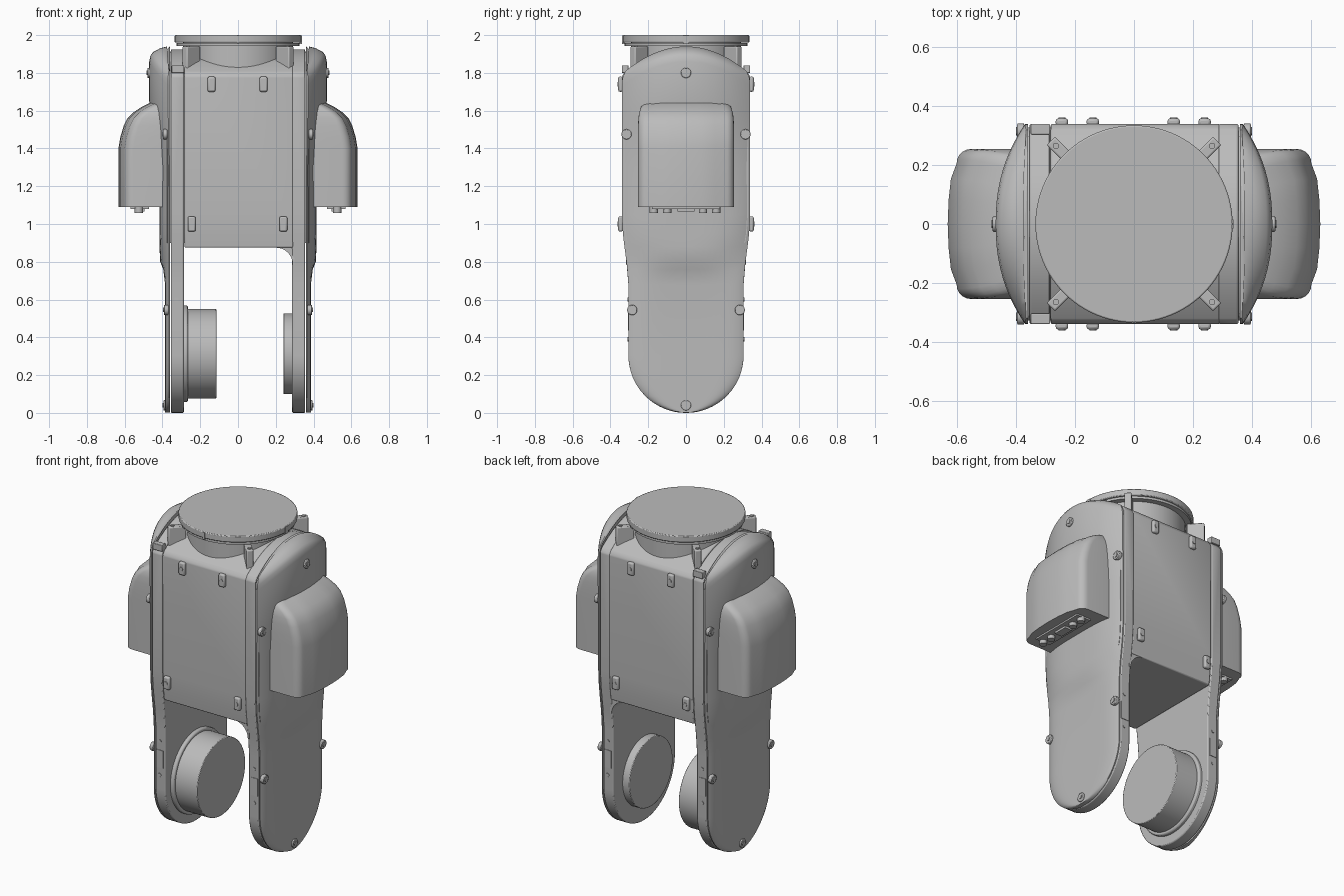
import bpy, bmesh
from math import sin, cos, pi, radians, sqrt
from mathutils import Matrix, Vector

old = bpy.data.objects.get("Cube")
if old:
    bpy.data.objects.remove(old)

grey = bpy.data.materials.new("machined grey")
grey.use_nodes = True
tone = (0.5, 0.5, 0.5, 1)
grey.diffuse_color = tone
grey.node_tree.nodes["Principled BSDF"].inputs["Base Color"].default_value = tone


def finish(name, bm, bevel=0, angle=35):
    bmesh.ops.recalc_face_normals(bm, faces=bm.faces)
    mesh = bpy.data.meshes.new(name)
    bm.to_mesh(mesh)
    bm.free()
    obj = bpy.data.objects.new(name, mesh)
    bpy.context.collection.objects.link(obj)
    mesh.materials.append(grey)
    if bevel:
        mod = obj.modifiers.new("soft edges", "BEVEL")
        mod.width, mod.segments, mod.limit_method = bevel, 2, "ANGLE"
    bpy.ops.object.select_all(action="DESELECT")
    obj.select_set(True)
    bpy.context.view_layer.objects.active = obj
    bpy.ops.object.shade_smooth_by_angle(angle=radians(angle))
    return obj


def cylinder(name, centre, radius, depth, axis="Z", sides=64, bevel=0):
    bm = bmesh.new()
    turn = {"X": Matrix.Rotation(pi / 2, 4, "Y"), "Y": Matrix.Rotation(pi / 2, 4, "X"),
            "Z": Matrix()}[axis]
    bmesh.ops.create_cone(bm, cap_ends=True, segments=sides, radius1=radius, radius2=radius,
                          depth=depth, matrix=Matrix.Translation(centre) @ turn)
    return finish(name, bm, bevel)


def box(name, centre, size, spin=0, bevel=0):
    bm = bmesh.new()
    bmesh.ops.create_cube(bm, size=1, matrix=Matrix.Translation(centre)
                          @ Matrix.Rotation(spin, 4, "Z") @ Matrix.Diagonal((*size, 1)))
    return finish(name, bm, bevel)


def extrude(name, points, offset, bevel=0):
    bm = bmesh.new()
    face = bm.faces.new([bm.verts.new(p) for p in points])
    new = bmesh.ops.extrude_face_region(bm, geom=[face])["geom"]
    bmesh.ops.translate(bm, vec=offset, verts=[v for v in new if isinstance(v, bmesh.types.BMVert)])
    return finish(name, bm, bevel)


def loft(name, rings, bevel=0, angle=35):
    bm = bmesh.new()
    rows = [[bm.verts.new(p) for p in ring] for ring in rings]
    n = len(rows[0])
    for low, high in zip(rows, rows[1:]):
        for i in range(n):
            j = (i + 1) % n
            bm.faces.new((low[i], low[j], high[j], high[i]))
    bm.faces.new(rows[0])
    bm.faces.new(rows[-1])
    return finish(name, bm, bevel, angle)


# Side outline: rounded foot, slim arm, wider body, arched top
ARM_R = 0.305


def side_outline(low, top=1.925, inset=0):
    half = []
    if low == 0:
        half += [(ARM_R * sin(a * pi / 32), ARM_R * (1 - cos(a * pi / 32))) for a in range(1, 17)]
        half += [(ARM_R, 0.68), (0.315, 0.8)]
    else:
        half += [(0.325, low)]
    half += [(0.334, 0.95), (0.34, 1.05), (0.34, 1.78)]
    half += [(0.325 * cos(a * pi / 20), top - 0.12 * cos(a * pi / 20) ** 2) for a in range(10)]
    half = [(y - inset, z - inset * (z > 1.7)) for y, z in half]
    middle = [(0, top - inset)]
    foot = [(0, 0)] if low == 0 else []
    return foot + half + middle + [(-y, z) for y, z in reversed(half)]


# Central body, with a slightly smaller filler that shows in the seams
extrude("body_core", [(-0.283, y, z) for y, z in side_outline(0.875)], (0.575, 0, 0), 0.006)
extrude("seam_filler", [(-0.375, y, z) for y, z in side_outline(0.9, inset=0.012)], (0.75, 0, 0))

# Fillet between the body underside and the left arm
corner = [(0.3, 0.885), (0.19, 0.885)]
corner += [(0.2 + 0.09 * sin(a * pi / 16), 0.785 + 0.09 * cos(a * pi / 16)) for a in range(9)]
extrude("arm_fillet", [(x, -0.318, z) for x, z in corner + [(0.3, 0.785)]], (0, 0.636, 0))

# Outer cover levels: height, half width, edge x, bulge, roundness
levels = []
for k in range(1, 13):
    a = k * pi / 24
    levels.append((ARM_R * (1 - cos(a)), ARM_R * sin(a), 0.366, 0.02, 8))
levels += [(0.68, 0.305, 0.366, 0.02, 8), (0.76, 0.311, 0.366, 0.03, 4),
           (0.8, 0.315, 0.366, 0.046, 2.4), (0.88, 0.326, 0.366, 0.05, 3),
           (0.95, 0.334, 0.366, 0.05, 4), (1.05, 0.34, 0.366, 0.05, 4),
           (1.3, 0.34, 0.366, 0.055, 3), (1.5, 0.34, 0.368, 0.08, 2.5),
           (1.65, 0.34, 0.37, 0.1, 2.3), (1.86, 0.34, 0.37, 0.1, 2.3),
           (1.89, 0.338, 0.37, 0.094, 2.3), (1.91, 0.334, 0.37, 0.08, 2.3),
           (1.93, 0.325, 0.368, 0.045, 2.3), (1.94, 0.32, 0.366, 0.01, 2.3)]
STEPS = 28


def cover_ring(side, z, w, edge, bulge, power):
    drop = 0.13 * min(1, max(0, (z - 1.5) / 0.36))
    ring = []
    for i in range(STEPS + 1):
        u = sin((i / STEPS - 0.5) * pi)
        ring.append((side * (edge + bulge * (1 - abs(u) ** power)), u * w, z - drop * u * u))
    inner = [(side * 0.36, y, zz) for x, y, zz in reversed(ring)]
    return ring + inner


# Motor housing levels: height, outer x, half width
housing = [(1.09, 0.633, 0.255), (1.4, 0.633, 0.255), (1.46, 0.623, 0.255), (1.52, 0.605, 0.254),
           (1.56, 0.585, 0.252), (1.59, 0.555, 0.248), (1.62, 0.51, 0.238), (1.64, 0.47, 0.222),
           (1.655, 0.43, 0.19)]


def housing_ring(side, z, out, w):
    ring = [(side * 0.37, -w, z)]
    r = min(0.05, (out - 0.37) / 2)
    half = [(out - 0.03 - r + r * sin(a * pi / 10), w - r + r * cos(a * pi / 10)) for a in range(6)]
    half += [(out - 0.03 * (y / w) ** 2, y) for y in ((w - r) * 0.75, (w - r) * 0.4)]
    ring += [(side * x, -y, z) for x, y in half] + [(side * out, 0, z)]
    ring += [(side * x, y, z) for x, y in reversed(half)]
    return ring + [(side * 0.37, w, z)]


for side, word in ((1, "left"), (-1, "right")):
    extrude(word + "_arm_frame", [(side * 0.287, y, z) for y, z in side_outline(0)],
            (side * 0.068, 0, 0), 0.006)
    loft(word + "_arm_cover", [cover_ring(side, *lv) for lv in levels], angle=40)
    loft(word + "_motor_housing", [housing_ring(side, *lv) for lv in housing], angle=40)
    # Connector panel and plugs under the housing
    box(word + "_connector_panel", (side * 0.52, 0.0, 1.086), (0.1, 0.36, 0.012))
    for y in (-0.17, -0.1, 0.09, 0.16):
        cylinder(word + "_plug", (side * 0.525, y, 1.075), 0.022, 0.034, sides=16)
    box(word + "_socket", (side * 0.52, 0, 1.077), (0.05, 0.09, 0.02))
    # Cover screws
    for y, z, x in ((0, 1.8, 0.468), (0, 0.04, 0.383), (-0.285, 0.545, 0.38), (0.285, 0.545, 0.38),
                    (-0.315, 1.475, 0.385), (0.315, 1.475, 0.385)):
        cylinder(word + "_cover_screw", (side * x, y, z), 0.027, 0.024, "X", 20, 0.004)
        cylinder(word + "_screw_head", (side * (x + 0.01), y, z), 0.014, 0.012, "X", 6)
    # Small edge plates and pins on the arm
    for s in (-1, 1):
        box(word + "_edge_plate", (side * 0.325, s * 0.304, 0.49), (0.05, 0.008, 0.11))
        for z in (0.39, 0.6):
            cylinder(word + "_edge_pin", (side * 0.325, s * 0.303, z), 0.011, 0.012, "Y", 12)

# Joint discs on the inner faces of the arms
cylinder("right_joint_drum", (-0.2, 0, 0.313), 0.237, 0.17, "X", 96, 0.004)
cylinder("right_joint_collar", (-0.28, 0, 0.313), 0.255, 0.03, "X", 96, 0.008)
cylinder("left_joint_disc", (0.265, 0, 0.313), 0.213, 0.05, "X", 96, 0.004)

# Neck, flange and the thin gap ring
cylinder("neck", (0, 0, 1.86), 0.29, 0.2, sides=96)
cylinder("flange_lower_ring", (0, 0, 1.95), 0.325, 0.014, sides=96)
cylinder("flange", (0, 0, 1.98), 0.335, 0.04, sides=96, bevel=0.005)
box("flange_key", (0.332, 0, 1.975), (0.012, 0.03, 0.045))
box("flange_front_key", (0, -0.332, 1.975), (0.012, 0.012, 0.045))

# Diagonal tabs around the neck
for k in range(4):
    a = pi / 4 + k * pi / 2
    box("neck_tab", (0.35 * cos(a), 0.35 * sin(a), 1.86), (0.1, 0.04, 0.16), a, 0.006)
    cylinder("tab_screw", (0.375 * cos(a), 0.375 * sin(a), 1.942), 0.011, 0.008, sides=12)

# Mounting lugs with screws, front and back
for s in (-1, 1):
    box("corner_clip", (-0.318, s * 0.322, 1.82), (0.066, 0.035, 0.04), 0, 0.003)
    for x, z in ((-0.14, 1.74), (0.135, 1.74), (-0.245, 1.0), (0.24, 1.0)):
        box("mounting_lug", (x, s * 0.346, z), (0.042, 0.026, 0.08), 0, 0.009)
        cylinder("lug_screw", (x, s * 0.359, z), 0.012, 0.006, "Y", 12)
